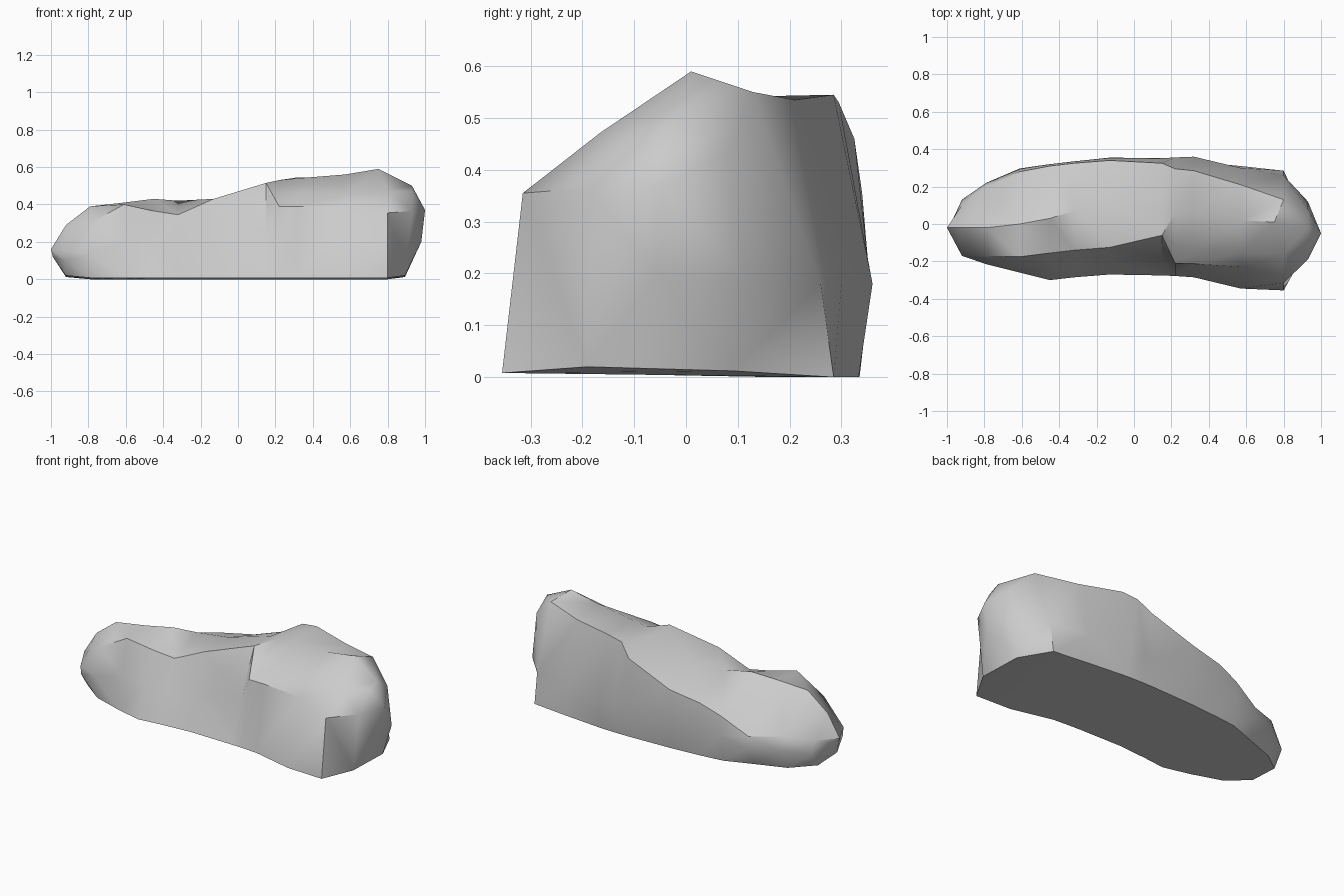
import bpy, bmesh, math

# Cross-sections along x: x, foot front y, front shoulder y z, front rim y z,
# crest y z, back rim y z, back belly y, foot back y
SECTIONS = [
    (-.92, -.11, -.165, .10, -.17, .15, -.02, .29, .10, .17, .13, .07),
    (-.79, -.20, -.215, .14, -.17, .30, -.02, .39, .20, .20, .22, .17),
    (-.61, -.26, -.23, .20, -.175, .40, .00, .41, .28, .18, .297, .235),
    (-.45, -.30, -.23, .20, -.155, .365, .03, .43, .31, .27, .32, .295),
    (-.32, -.285, -.21, .20, -.14, .345, .07, .42, .325, .32, .335, .31),
    (-.13, -.27, -.20, .20, -.125, .43, .10, .43, .34, .355, .355, .325),
    (.15, -.275, -.185, .25, -.06, .515, .09, .515, .325, .46, .352, .335),
    (.22, -.278, -.21, .39, -.12, .455, .06, .53, .295, .53, .356, .335),
    (.32, -.285, -.212, .39, -.13, .46, .05, .54, .285, .545, .36, .333),
    (.57, -.345, -.23, .385, -.15, .45, .02, .56, .21, .535, .30, .31),
    (.80, -.355, -.315, .355, -.165, .472, .01, .59, .13, .55, .26, .285),
    (.93, -.19, -.19, .365, -.09, .47, -.02, .50, .08, .43, .12, .09),
]


def ring(bm, s):
    x, foot_f, sy, sz, ry, rz, cy, cz, by, bz, belly, foot_b = s
    xf = x * .96 if x > .9 else x
    xc = x - .05 if .7 < x < .9 else x
    foot_z = .02 if abs(x) > .9 else .008
    pts = [(xf, foot_f, foot_z), (x, sy, sz), (x, ry, rz), (xc, cy, cz),
           (x, by, bz), (x, belly, min(.18, bz * .6)), (xf, foot_b, foot_z - .008)]
    return [bm.verts.new(p) for p in pts]


def cap(bm, r, top, bottom):
    # Close an end: upper points run to one tip, lower points to the other
    t, b = bm.verts.new(top), bm.verts.new(bottom)
    tips = [b, t, t, t, t, b, b]
    for i in range(7):
        j = (i + 1) % 7
        face = [r[i], r[j], tips[j]]
        if tips[i] is not tips[j]:
            face.append(tips[i])
        bm.faces.new(face)


# Rock body
bm = bmesh.new()
rings = [ring(bm, s) for s in SECTIONS]
for a, b in zip(rings, rings[1:]):
    for i in range(7):
        j = (i + 1) % 7
        bm.faces.new((a[i], a[j], b[j], b[i]))
cap(bm, rings[0], (-1, -.02, .16), (-.99, -.02, .12))
cap(bm, rings[-1], (1, -.05, .37), (.98, -.05, .20))
bmesh.ops.recalc_face_normals(bm, faces=bm.faces)
bmesh.ops.triangulate(bm, faces=bm.faces, quad_method='SHORT_EDGE')
mesh = bpy.data.meshes.new("rock")
bm.to_mesh(mesh)
bm.free()
rock = bpy.data.objects.new("rock", mesh)
bpy.context.collection.objects.link(rock)

# Smooth shading with the hard ridges kept
bpy.context.view_layer.objects.active = rock
rock.select_set(True)
bpy.ops.object.shade_smooth_by_angle(angle=math.radians(36))
